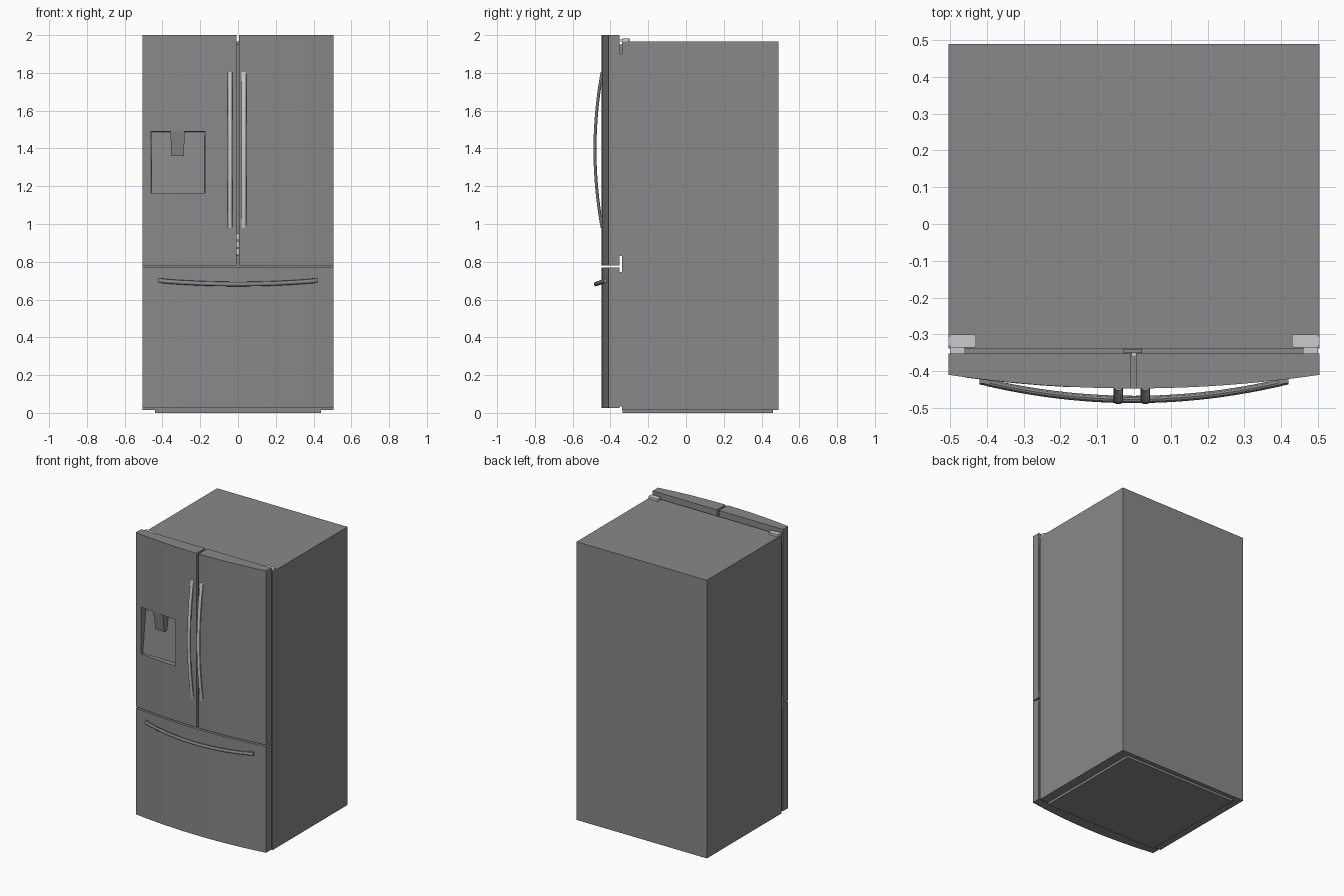
import bpy, bmesh, math

if "Cube" in bpy.data.objects:
    bpy.data.objects.remove(bpy.data.objects["Cube"])


def material(name, v):
    m = bpy.data.materials.new(name)
    m.diffuse_color = (v, v, v, 1)
    m.use_nodes = True
    m.node_tree.nodes["Principled BSDF"].inputs["Base Color"].default_value = m.diffuse_color
    return m


DARK = material("dark_steel", 0.25)
LIGHT = material("light_metal", 0.75)


def smooth(ob):
    bpy.ops.object.select_all(action='DESELECT')
    bpy.context.view_layer.objects.active = ob
    ob.select_set(True)
    bpy.ops.object.shade_smooth_by_angle(angle=math.radians(30))


def loft(name, rings, mat=DARK, rounded=False):
    """Skin a list of equal-length rings and cap both ends."""
    bm = bmesh.new()
    rows = [[bm.verts.new(p) for p in r] for r in rings]
    n = len(rows[0])
    for a, b in zip(rows, rows[1:]):
        for i in range(n):
            j = (i + 1) % n
            bm.faces.new((a[i], a[j], b[j], b[i]))
    bm.faces.new(rows[0])
    bm.faces.new(rows[-1])
    bmesh.ops.recalc_face_normals(bm, faces=bm.faces)
    me = bpy.data.meshes.new(name)
    bm.to_mesh(me)
    bm.free()
    me.materials.append(mat)
    ob = bpy.data.objects.new(name, me)
    bpy.context.collection.objects.link(ob)
    if rounded:
        smooth(ob)
    return ob


def prism(name, outline, z0, z1, mat=DARK, rounded=False):
    return loft(name, [[(x, y, z) for x, y in outline] for z in (z0, z1)], mat, rounded)


def box(name, x0, x1, y0, y1, z0, z1, mat=DARK):
    return prism(name, [(x0, y0), (x1, y0), (x1, y1), (x0, y1)], z0, z1, mat)


def front_y(x):
    return -0.447 + 0.037 * (x / 0.505) ** 2


def door(name, x0, x1, z0, z1, steps):
    xs = [x0 + (x1 - x0) * i / steps for i in range(steps + 1)]
    outline = [(x, front_y(x)) for x in xs] + [(x1, -0.352), (x0, -0.352)]
    return prism(name, outline, z0, z1, rounded=True)


# Cabinet and plinth
box("cabinet", -0.505, 0.505, -0.338, 0.49, 0.016, 1.965)
box("plinth", -0.44, 0.44, -0.335, 0.46, 0, 0.016)

# Curved doors and freezer drawer
left = door("left_door", -0.505, -0.008, 0.78, 2.0, 12)
door("right_door", 0.006, 0.505, 0.78, 2.0, 12)
door("freezer_drawer", -0.505, 0.505, 0.025, 0.77, 24)

# Seals behind the doors
box("left_door_seal", -0.498, -0.02, -0.354, -0.336, 0.83, 1.9)
box("right_door_seal", 0.02, 0.498, -0.354, -0.336, 0.83, 1.9)
box("drawer_seal", -0.498, 0.498, -0.354, -0.336, 0.035, 0.745)
box("centre_flap", -0.03, 0.022, -0.351, -0.34, 0.83, 1.95)
for i in range(3):
    z = 0.835 + 0.04 * i
    box("flap_hinge", -0.007, 0.005, -0.362, -0.35, z, z + 0.034, LIGHT)


# Dispenser recess with a sloping back wall
def quad(x0, x1, z0, z1, y_low, y_top):
    return [(x0, y_low, z0), (x1, y_low, z0), (x1, y_top, z1), (x0, y_top, z1)]


cutter = loft("recess_cutter", [
    quad(-0.46, -0.175, 1.15, 1.49, -0.5, -0.5),
    quad(-0.46, -0.175, 1.15, 1.49, -0.416, -0.416),
    quad(-0.457, -0.178, 1.16, 1.488, -0.402, -0.364)])
cutter.scale = (1, 1, 1)
cutter.hide_render = True
mod = left.modifiers.new("recess", 'BOOLEAN')
mod.operation = 'DIFFERENCE'
mod.object = cutter
mod.solver = 'EXACT'
bpy.context.view_layer.objects.active = left
bpy.ops.object.modifier_apply(modifier=mod.name)
bpy.data.objects.remove(cutter)
smooth(left)

# Dispenser spout and drip tray
loft("dispenser_spout", [
    [(-0.357, -0.428, 1.491), (-0.283, -0.428, 1.491), (-0.283, -0.36, 1.491), (-0.357, -0.36, 1.491)],
    [(-0.354, -0.408, 1.36), (-0.286, -0.408, 1.36), (-0.286, -0.372, 1.36), (-0.354, -0.372, 1.36)]])
tray = [(x, front_y(x) - 0.001) for x in (-0.46, -0.39, -0.32, -0.25, -0.175)]
prism("drip_tray", tray + [(-0.175, -0.395), (-0.46, -0.395)], 1.15, 1.163)

# Bowed door handles
RING = [2 * math.pi * k / 12 for k in range(12)]
for side, cx in (("left", -0.0425), ("right", 0.031)):
    rings = []
    for i in range(21):
        t = i / 10 - 1
        y = -0.444 - 0.038 * (1 - t * t)
        rings.append([(cx + 0.013 * math.cos(a), y + 0.008 * math.sin(a), 1.3925 + 0.4125 * t)
                      for a in RING])
    loft(side + "_door_handle", rings, LIGHT, True)

# Drawer handle, bowed outward and slightly down
rings = []
for i in range(25):
    t = i / 12 - 1
    bow = 1 - t * t
    rings.append([(0.42 * t, -0.426 - 0.051 * bow + 0.010 * math.cos(a),
                   0.70 - 0.018 * bow + 0.012 * math.sin(a)) for a in RING])
loft("drawer_handle", rings, DARK, True)
for s in (-1, 1):
    box("drawer_handle_mount", s * 0.405 - 0.014, s * 0.405 + 0.014, -0.433, -0.41, 0.687, 0.713)

# Top hinges: rounded cover and arm reaching into the door
for s in (-1, 1):
    pts = []
    for cx, cy, a0 in ((0.495, -0.309, 0), (0.438, -0.309, 90), (0.438, -0.327, 180), (0.495, -0.327, 270)):
        for k in range(4):
            a = math.radians(a0 + 30 * k)
            pts.append((s * (cx + 0.009 * math.cos(a)), cy + 0.009 * math.sin(a)))
    prism("hinge_cover", pts, 1.963, 1.981, LIGHT, True)
    prism("hinge_arm", [(s * 0.5, -0.33), (s * 0.46, -0.33), (s * 0.46, -0.354), (s * 0.5, -0.354)],
          1.967, 1.976, LIGHT)
